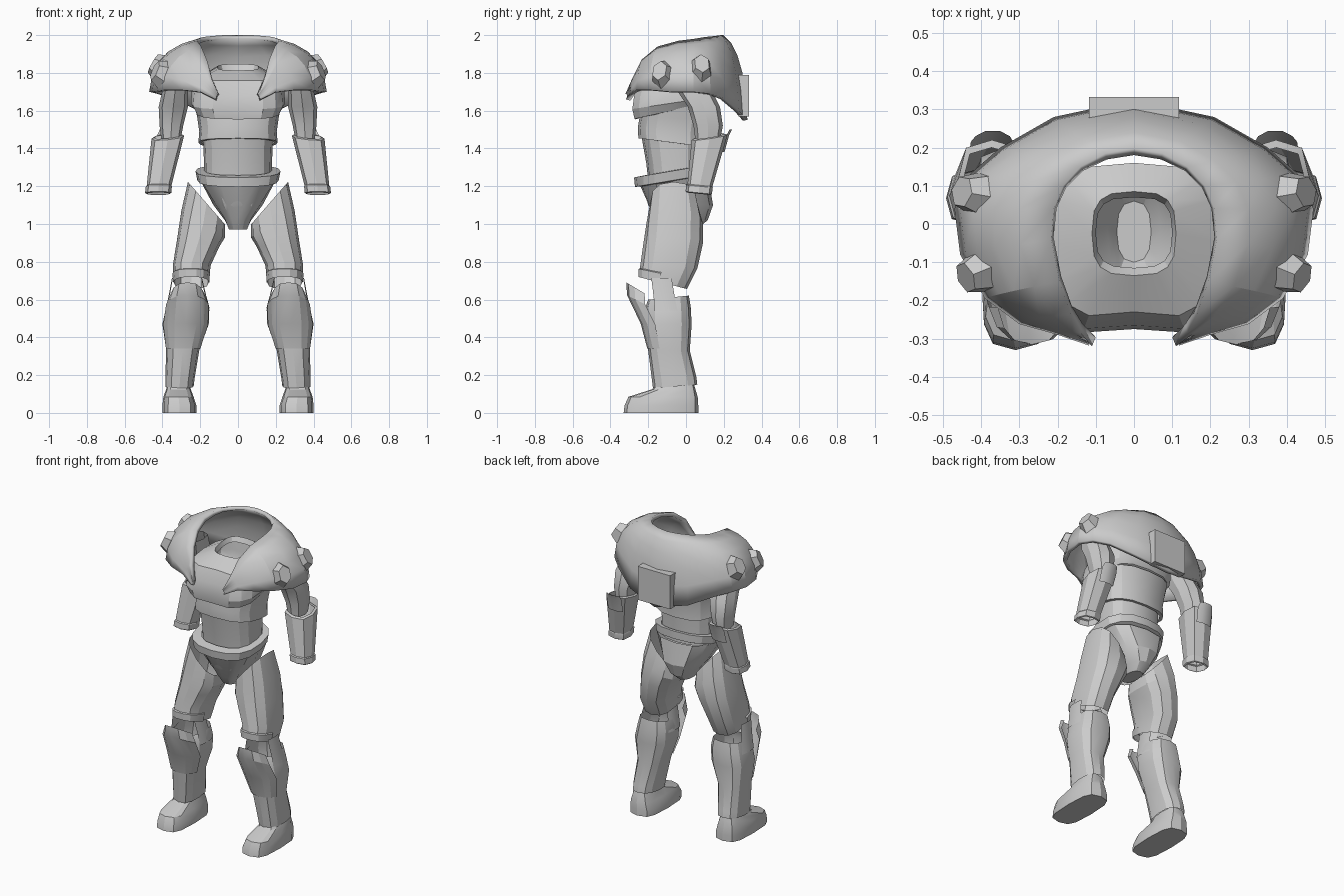
import bpy
import bmesh
import math
from mathutils import Vector, Matrix

default_cube = bpy.data.objects.get("Cube")
if default_cube:
    bpy.data.objects.remove(default_cube, do_unlink=True)

armour_grey = bpy.data.materials.new("armour_grey")
armour_grey.use_nodes = True
GREY = (0.6, 0.6, 0.6, 1)
armour_grey.diffuse_color = GREY
armour_grey.node_tree.nodes["Principled BSDF"].inputs["Base Color"].default_value = GREY


def finish(name, bm, smooth=25):
    """Turn a bmesh into a named, shaded object."""
    bmesh.ops.recalc_face_normals(bm, faces=bm.faces[:])
    mesh = bpy.data.meshes.new(name)
    bm.to_mesh(mesh)
    bm.free()
    mesh.materials.append(armour_grey)
    obj = bpy.data.objects.new(name, mesh)
    bpy.context.collection.objects.link(obj)
    bpy.ops.object.select_all(action="DESELECT")
    obj.select_set(True)
    bpy.context.view_layer.objects.active = obj
    bpy.ops.object.shade_smooth_by_angle(angle=math.radians(smooth))
    return obj


def skin(bm, rows, closed):
    """Join neighbouring rows of vertices with quads."""
    for low, high in zip(rows, rows[1:]):
        count = len(low)
        for i in range(count if closed else count - 1):
            j = (i + 1) % count
            bm.faces.new((low[i], low[j], high[j], high[i]))


def ring_points(n, square, side, arc, x0, x1, y0, y1, z, slope_y=0, slope_x=0, notch=0):
    """Rounded section from its extents, optionally sloped or notched in front."""
    start, end = arc
    steps = n if end - start == 360 else n - 1
    for i in range(n):
        a = math.radians(start + (end - start) * i / steps)
        c, s = math.cos(a), math.sin(a)
        u = math.copysign(abs(c) ** square, c) * (x1 - x0) / 2
        v = math.copysign(abs(s) ** square, s) * (y1 - y0) / 2
        back = notch if s < -0.99 else 0
        yield Vector((side * ((x0 + x1) / 2 + u), (y0 + y1) / 2 + v + back,
                      z + slope_y * v + slope_x * u))


def loft(name, rings, n=12, square=0.8, side=1, arc=(0, 360), caps=""):
    """Tube or curved plate through a stack of sections."""
    bm = bmesh.new()
    rows = [[bm.verts.new(p) for p in ring_points(n, square, side, arc, *r)] for r in rings]
    skin(bm, rows, arc[1] - arc[0] == 360)
    if "bottom" in caps:
        bm.faces.new(rows[0])
    if "top" in caps:
        bm.faces.new(rows[-1])
    return finish(name, bm)


def centred(half, *rest):
    return (-half, half) + rest


def mirrored(points):
    half = [Vector(p) for p in points]
    return half + [Vector((-p.x, p.y, p.z)) for p in reversed(half[:-1])]


# Mantle: a dome between the neck opening and the lower rim
opening = [(.11, -.32, 1.69), (.14, -.285, 1.77), (.165, -.235, 1.87), (.195, -.15, 1.94),
           (.217, -.04, 1.97), (.21, .04, 1.98), (.185, .1, 1.99), (.14, .15, 1.995),
           (.075, .185, 2), (0, .198, 2)]
rim = [(.118, -.318, 1.66), (.2, -.29, 1.7), (.3, -.262, 1.71), (.39, -.195, 1.71),
       (.455, -.08, 1.7), (.47, .04, 1.7), (.43, .13, 1.69), (.35, .2, 1.665),
       (.21, .28, 1.6), (0, .325, 1.55)]
bm = bmesh.new()
columns = []
for top, low in zip(mirrored(opening), mirrored(rim)):
    bulge = Vector((low.x * .97, low.y * .96, low.z + .83 * (top.z - low.z)))
    ts = [i / 5 for i in range(6)]
    columns.append([bm.verts.new(top * (1 - t) ** 2 + bulge * 2 * t * (1 - t) + low * t * t)
                    for t in ts])
skin(bm, columns, False)
mantle = finish("mantle", bm)
thick = mantle.modifiers.new("thickness", "SOLIDIFY")
thick.thickness = .025
thick.offset = -1

# Back plate on the mantle
bm = bmesh.new()
bmesh.ops.create_cube(bm, size=1, matrix=Matrix.Translation((0, .305, 1.68))
                      @ Matrix.Diagonal((.235, .055, .22, 1)))
finish("back_plate", bm)

# Torso
loft("ribs", [
    centred(.19, -.235, .1, 1.43, -.13),
    centred(.21, -.252, .12, 1.43, -.13),
    centred(.205, -.255, .12, 1.49, -.12),
    centred(.215, -.245, .13, 1.56, -.05),
    centred(.23, -.24, .14, 1.63),
], n=16, square=.75)
loft("breastplate", [
    centred(.19, -.235, .12, 1.6, .2),
    centred(.225, -.283, .135, 1.6, .22, 0, .015),
    centred(.25, -.295, .145, 1.64, .15, 0, .02),
    centred(.245, -.285, .15, 1.7, .08, 0, .02),
    centred(.22, -.25, .16, 1.77, .05, 0, .02),
    centred(.11, -.135, .085, 1.83, .15),
    centred(.1, -.115, .07, 1.8, .15),
], n=16, square=.65)
loft("abdomen", [
    centred(.18, -.2, .09, 1.23),
    centred(.18, -.21, .09, 1.32),
    centred(.185, -.235, .1, 1.46),
], n=16)
loft("belt", [
    centred(.19, -.24, .1, 1.225, .16),
    centred(.215, -.27, .12, 1.23, .17),
    centred(.225, -.275, .12, 1.28, .17),
    centred(.18, -.22, .1, 1.285, .17),
], n=16)
loft("pelvis", [
    centred(.045, -.1, .06, .975),
    centred(.07, -.145, .115, 1.02),
    centred(.13, -.2, .143, 1.1),
    centred(.205, -.24, .12, 1.24),
], n=12, caps="bottom")
loft("groin_plate", [
    centred(.05, -.125, .05, .97),
    centred(.075, -.165, .06, 1.03),
    centred(.2, -.25, .06, 1.22),
], n=7, arc=(200, 340))

# Limbs and shoulder fittings, left then right
for prefix, side in (("left_", 1), ("right_", -1)):
    loft(prefix + "thigh", [
        (.155, .34, -.25, .005, .69, -.27),
        (.145, .345, -.24, .06, .78, -.1),
        (.1, .322, -.225, .09, .9, 0, .2),
        (.068, .3, -.21, .09, 1.0, 0, .6),
        (.068, .265, -.19, .06, 1.11, 0, 1.15),
    ], side=side)
    loft(prefix + "knee_band", [
        (.152, .343, -.255, .01, .685, -.27),
        (.148, .348, -.255, .025, .735, -.2),
        (.155, .34, -.24, .02, .74, -.2),
    ], side=side, n=8, arc=(185, 355))
    loft(prefix + "shin", [
        (.235, .385, -.175, .06, .14, .08),
        (.23, .385, -.18, .055, .18, .08),
        (.205, .38, -.2, .02, .33),
        (.155, .4, -.215, .03, .47),
        (.152, .38, -.215, .025, .56),
        (.165, .365, -.2, .015, .61, .1),
    ], side=side)
    loft(prefix + "knee_guard", [
        (.195, .386, -.205, .02, .34),
        (.152, .402, -.24, .03, .46, -.1),
        (.15, .386, -.312, .02, .54, -.5),
        (.175, .36, -.316, .02, .59, -.6),
    ], side=side, n=7, arc=(200, 340))
    for place, middle in (("outer_", 0), ("inner_", 180)):
        loft(prefix + place + "knee_tab", [
            (.15, .385, -.23, .02, .54),
            (.165, .37, -.23, .0, .61),
            (.19, .35, -.24, -.02, .715),
        ], side=side, n=4, arc=(middle - 24, middle + 24))
    loft(prefix + "boot", [
        (.22, .4, -.33, .065, 0),
        (.22, .4, -.325, .065, .04),
        (.235, .395, -.305, .062, .085),
        (.25, .38, -.18, .05, .125),
        (.26, .37, -.15, .04, .16),
    ], side=side, square=.6, caps="bottom top")
    loft(prefix + "upper_arm", [
        (.305, .405, .05, .18, 1.44),
        (.29, .415, .04, .195, 1.52),
        (.265, .42, .01, .18, 1.62),
        (.265, .4, -.05, .135, 1.71),
        (.26, .38, -.07, .1, 1.8),
    ], side=side, n=8)
    loft(prefix + "bracer", [
        (.36, .485, .005, .13, 1.16, -.1),
        (.353, .492, -.002, .137, 1.165, -.1),
        (.35, .488, .0, .142, 1.2, -.1),
        (.352, .483, .008, .14, 1.205, -.1),
        (.285, .458, .03, .22, 1.46, .15, -.1),
        (.3, .445, .045, .2, 1.465, .15, -.1),
    ], side=side, n=8, square=.7)
    loft(prefix + "elbow_guard", [
        (.295, .46, .03, .205, 1.38),
        (.285, .458, .03, .23, 1.47),
        (.3, .44, .04, .245, 1.5),
    ], side=side, n=4, arc=(55, 125))
    # Flat bevelled studs, taller than wide, lying on the mantle
    for place, spot, aim in (("rear_", (.425, .08, 1.835), (.87, .15, .5)),
                             ("front_", (.415, -.13, 1.8), (.85, -.35, .4))):
        flip = Vector((side, 1, 1))
        turn = (Vector(aim) * flip).to_track_quat("Z", "Y").to_matrix().to_4x4()
        bm = bmesh.new()
        bmesh.ops.create_cone(bm, cap_ends=True, segments=6, radius1=.075, radius2=.05, depth=.06,
                              matrix=Matrix.Translation(Vector(spot) * flip) @ turn
                              @ Matrix.Diagonal((.85, 1.1, 1, 1)))
        finish(prefix + place + "shoulder_stud", bm)
